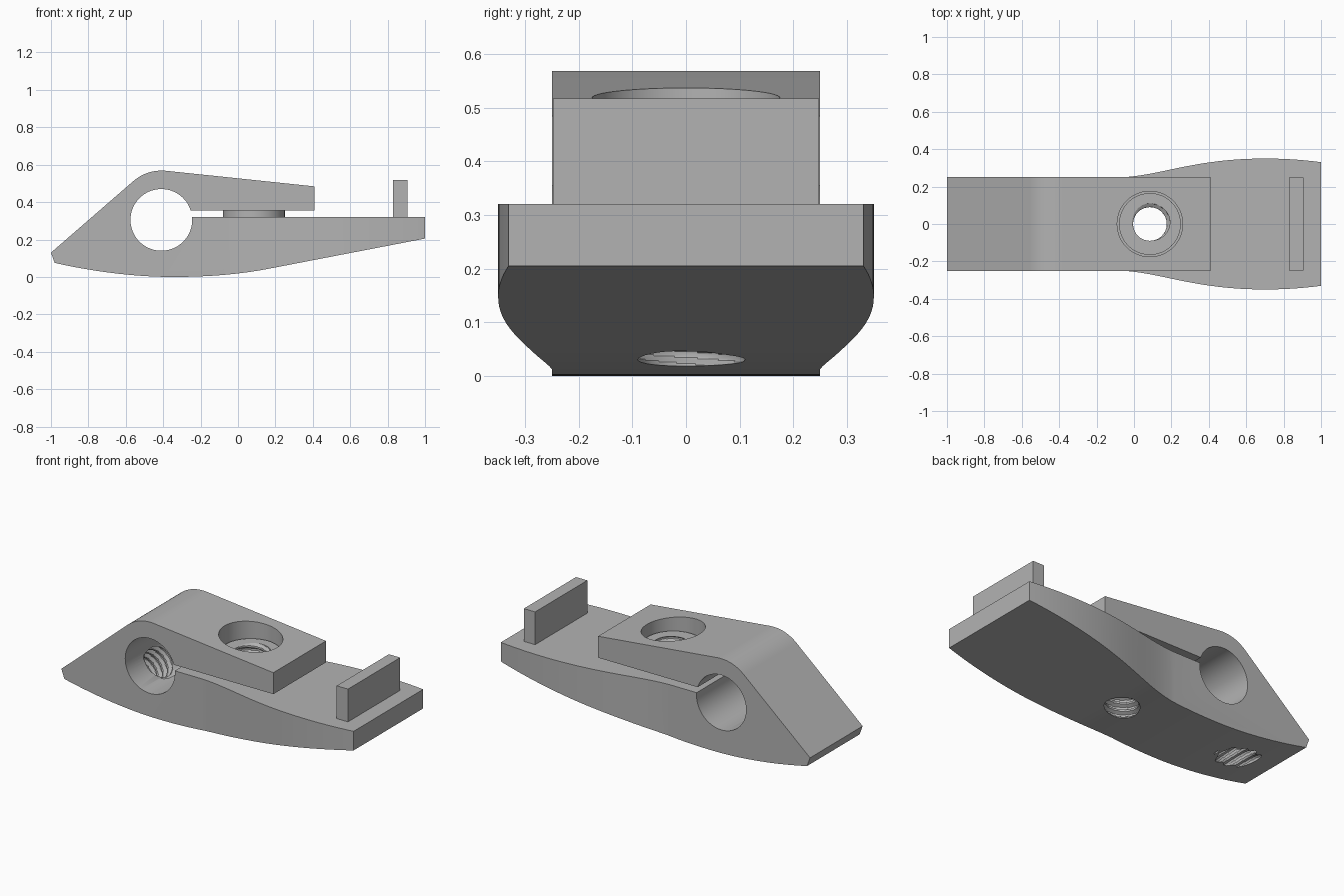
import bpy, bmesh, math
from mathutils import Vector
from mathutils.geometry import interpolate_bezier

cube = bpy.data.objects.get("Cube")
if cube:
    bpy.data.objects.remove(cube, do_unlink=True)

# Single material
grey = bpy.data.materials.new("metal grey")
grey.use_nodes = True
GREY = (0.45, 0.45, 0.45, 1)
grey.diffuse_color = GREY
grey.node_tree.nodes["Principled BSDF"].inputs["Base Color"].default_value = GREY


def add_object(name, bm):
    bmesh.ops.recalc_face_normals(bm, faces=bm.faces)
    mesh = bpy.data.meshes.new(name)
    bm.to_mesh(mesh)
    bm.free()
    mesh.materials.append(grey)
    obj = bpy.data.objects.new(name, mesh)
    bpy.context.collection.objects.link(obj)
    return obj


def prism(name, points, start, push):
    """Extrude a closed outline of 3D points along push."""
    bm = bmesh.new()
    face = bm.faces.new([bm.verts.new(Vector(p) + Vector(start)) for p in points])
    geom = bmesh.ops.extrude_face_region(bm, geom=[face])["geom"]
    moved = [g for g in geom if isinstance(g, bmesh.types.BMVert)]
    bmesh.ops.translate(bm, verts=moved, vec=push)
    return add_object(name, bm)


def box(name, x0, x1, y0, y1, z0, z1):
    return prism(name, [(x0, y0, z0), (x1, y0, z0), (x1, y1, z0), (x0, y1, z0)],
                 (0, 0, 0), (0, 0, z1 - z0))


def cylinder(name, x, radius, z0, z1, sides=64):
    ring = [(x + radius * math.cos(2 * math.pi * i / sides),
             radius * math.sin(2 * math.pi * i / sides), z0) for i in range(sides)]
    return prism(name, ring, (0, 0, 0), (0, 0, z1 - z0))


def screw(name, origin, direction, length, minor=0.09, depth=0.02, pitch=0.045):
    """Solid threaded rod used to tap a hole."""
    bm = bmesh.new()
    sides, steps = 32, 16
    turn = Vector((0, 0, 1)).rotation_difference(Vector(direction))
    rows = []
    for r in range(int(length / pitch * steps) + 1):
        row = []
        for s in range(sides):
            phase = (r / steps - s / sides) % 1
            rad = minor + depth * min(1, max(0, 1.5 - abs(phase - 0.5) * 4))
            a = 2 * math.pi * s / sides
            p = Vector((rad * math.cos(a), rad * math.sin(a), r * pitch / steps))
            row.append(bm.verts.new(Vector(origin) + turn @ p))
        rows.append(row)
    for lo, hi in zip(rows, rows[1:]):
        for s in range(sides):
            t = (s + 1) % sides
            bm.faces.new((lo[s], lo[t], hi[t], hi[s]))
    bm.faces.new(rows[0])
    bm.faces.new(rows[-1])
    return add_object(name, bm)


def combine(target, tool, operation):
    mod = target.modifiers.new("combine", 'BOOLEAN')
    mod.operation, mod.solver, mod.object = operation, 'EXACT', tool
    bpy.context.view_layer.objects.active = target
    bpy.ops.object.modifier_apply(modifier=mod.name)
    bpy.data.objects.remove(tool, do_unlink=True)


def bezier(*pts, count=24):
    return [(p.x, p.y) for p in
            interpolate_bezier(*[Vector((a, b, 0)) for a, b in pts], count)]


# Side profile: belly, lower jaw, bore, slot, upper jaw, nose
BORE = (-0.41, 0.305)
R = 0.165
a0, a1 = math.asin(0.015 / R), math.asin(0.05 / R) - 2 * math.pi
bore = [(BORE[0] + R * math.cos(a0 + (a1 - a0) * i / 60),
         BORE[1] + R * math.sin(a0 + (a1 - a0) * i / 60)) for i in range(61)]
profile = [(-1, 0.13)]
profile += bezier((-0.98, 0.075), (-0.78, 0.03), (-0.56, 0), (-0.35, 0))
profile += bezier((-0.35, 0), (-0.16, 0), (0.0, 0.013), (0.16, 0.043))[1:]
profile += [(1, 0.205), (1, 0.32)] + bore + [(0.41, 0.355), (0.41, 0.484)]
profile += bezier((-0.38, 0.567), (-0.45, 0.574), (-0.51, 0.555), (-0.56, 0.512))
body = prism("clamp_body", [(x, 0, z) for x, z in profile], (0, -0.5, 0), (0, 1, 0))

# Plan outline: straight waist flaring into a wide tail
half = [(-1.1, 0.25)]
half += bezier((-0.06, 0.25), (0.15, 0.262), (0.33, 0.35), (0.7, 0.35))
half += bezier((0.7, 0.35), (0.8, 0.35), (0.9, 0.344), (1.02, 0.328))[1:]
outline = half + [(x, -y) for x, y in reversed(half)]
combine(body, prism("plan_tool", [(x, y, -0.1) for x, y in outline],
                    (0, 0, 0), (0, 0, 0.9)), 'INTERSECT')

# Upper jaw keeps the waist width
for side in (-1, 1):
    y0, y1 = sorted((side * 0.25, side * 0.6))
    combine(body, box("trim_tool", -0.15, 0.6, y0, y1, 0.335, 0.8), 'DIFFERENCE')

# Clearance hole in the upper jaw, boss on the lower jaw, end stop
HOLE_X = 0.085
combine(body, cylinder("clearance_tool", HOLE_X, 0.175, 0.338, 0.8), 'DIFFERENCE')
combine(body, cylinder("boss", HOLE_X, 0.165, 0.25, 0.43), 'UNION')
combine(body, box("end_stop", 0.83, 0.905, -0.248, 0.248, 0.28, 0.517), 'UNION')

# Tapped holes: vertical through the boss, sloping from the bore to the belly
combine(body, screw("tap_vertical", (HOLE_X, 0, -0.05), (0, 0, 1), 0.55), 'DIFFERENCE')
combine(body, screw("tap_sloping", (BORE[0], 0, BORE[1]),
                    (-0.74, 0, -0.67), 0.62), 'DIFFERENCE')

# Smooth curves with crisp edges
bpy.ops.object.select_all(action='DESELECT')
body.select_set(True)
bpy.context.view_layer.objects.active = body
bpy.ops.object.shade_smooth_by_angle(angle=math.radians(25))
